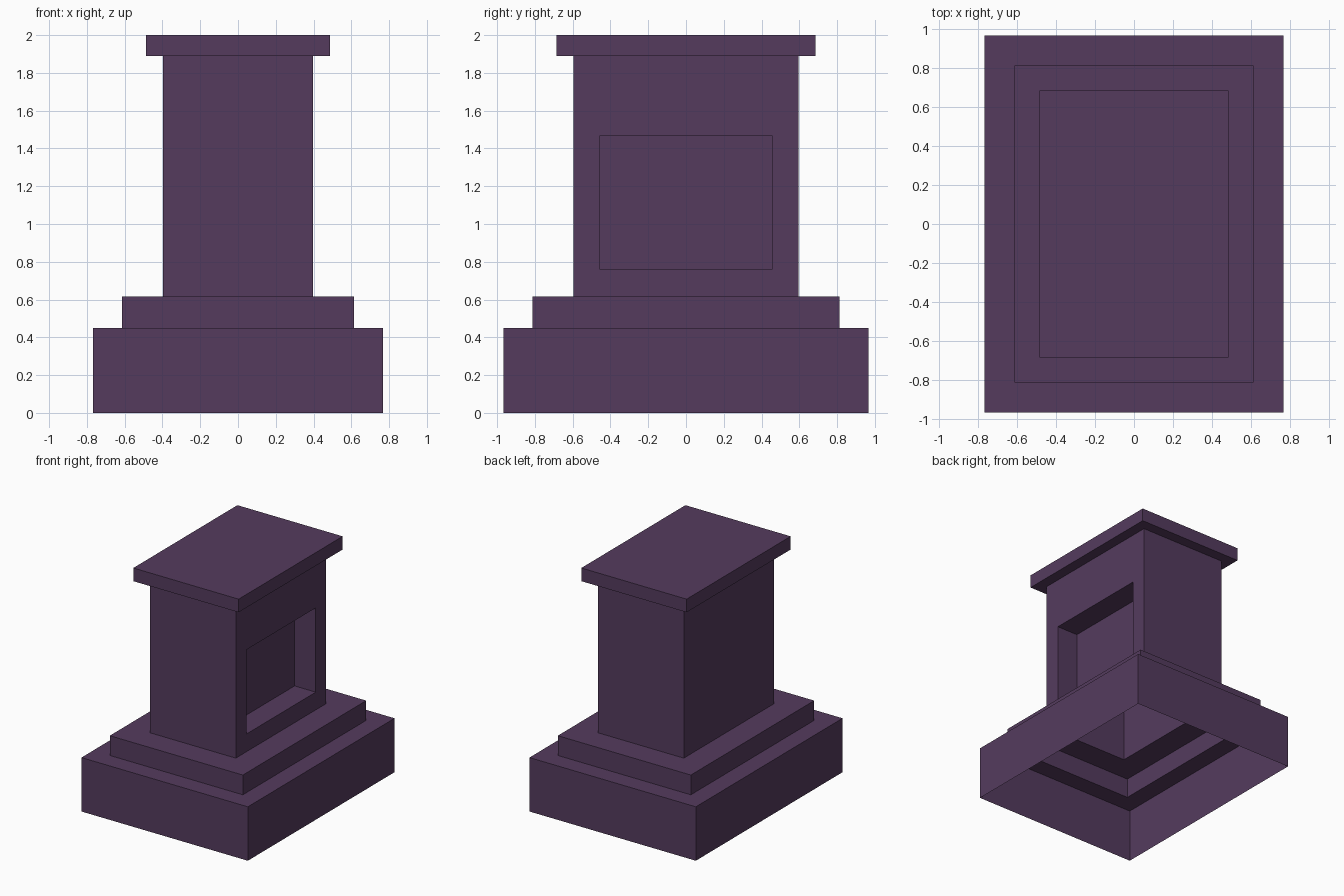
import bpy, bmesh

if "Cube" in bpy.data.objects:
    bpy.data.objects.remove(bpy.data.objects["Cube"])

plum = bpy.data.materials.new("dark_plum")
plum.diffuse_color = (0.089, 0.0437, 0.111, 1)
plum.use_nodes = True
plum.node_tree.nodes["Principled BSDF"].inputs["Base Color"].default_value = plum.diffuse_color

# Outline sizes: half width in x, half depth in y
BASE, STEP, BODY, CAP = (0.768, 0.967), (0.614, 0.813), (0.397, 0.596), (0.486, 0.686)
Z_BASE, Z_STEP, Z_BODY, Z_TOP = 0.45, 0.615, 1.89, 2.0


def tier(name, rings, closed=False, niche=None):
    """Open shell skinned through rectangular rings (half_x, half_y, z)."""
    bm = bmesh.new()
    loops = [[bm.verts.new((sx * hx, sy * hy, z))
              for sx, sy in ((-1, -1), (1, -1), (1, 1), (-1, 1))]
             for hx, hy, z in rings]
    faces = []
    for a, b in zip(loops, loops[1:]):
        for i in range(4):
            j = (i + 1) % 4
            faces.append(bm.faces.new((a[i], a[j], b[j], b[i])))
    if closed:
        bm.faces.new(loops[-1])
    if niche:
        # Frame the right-hand wall, then push a panel inwards
        half_y, z0, z1, depth = niche
        panel = faces[1]
        bmesh.ops.inset_individual(bm, faces=[panel], thickness=0.05)
        mid = panel.calc_center_median()
        for v in panel.verts:
            v.co.y = half_y if v.co.y > 0 else -half_y
            v.co.z = z1 if v.co.z > mid.z else z0
        bmesh.ops.inset_individual(bm, faces=[panel], thickness=0)
        for v in panel.verts:
            v.co.x -= depth
    mesh = bpy.data.meshes.new(name)
    bm.to_mesh(mesh)
    bm.free()
    mesh.materials.append(plum)
    obj = bpy.data.objects.new(name, mesh)
    bpy.context.collection.objects.link(obj)
    return obj


# Hollow plinth, open underneath, with its top ledge
tier("plinth", [(*BASE, 0), (*BASE, Z_BASE), (*STEP, Z_BASE)])
# Middle step with its ledge
tier("step", [(*STEP, Z_BASE), (*STEP, Z_STEP), (*BODY, Z_STEP)])
# Upright body with a recessed niche on the right side
tier("body", [(*BODY, Z_STEP), (*BODY, Z_BODY)], niche=(0.458, 0.763, 1.466, 0.195))
# Overhanging cap slab
tier("cap", [(*BODY, Z_BODY), (*CAP, Z_BODY), (*CAP, Z_TOP)], closed=True)
